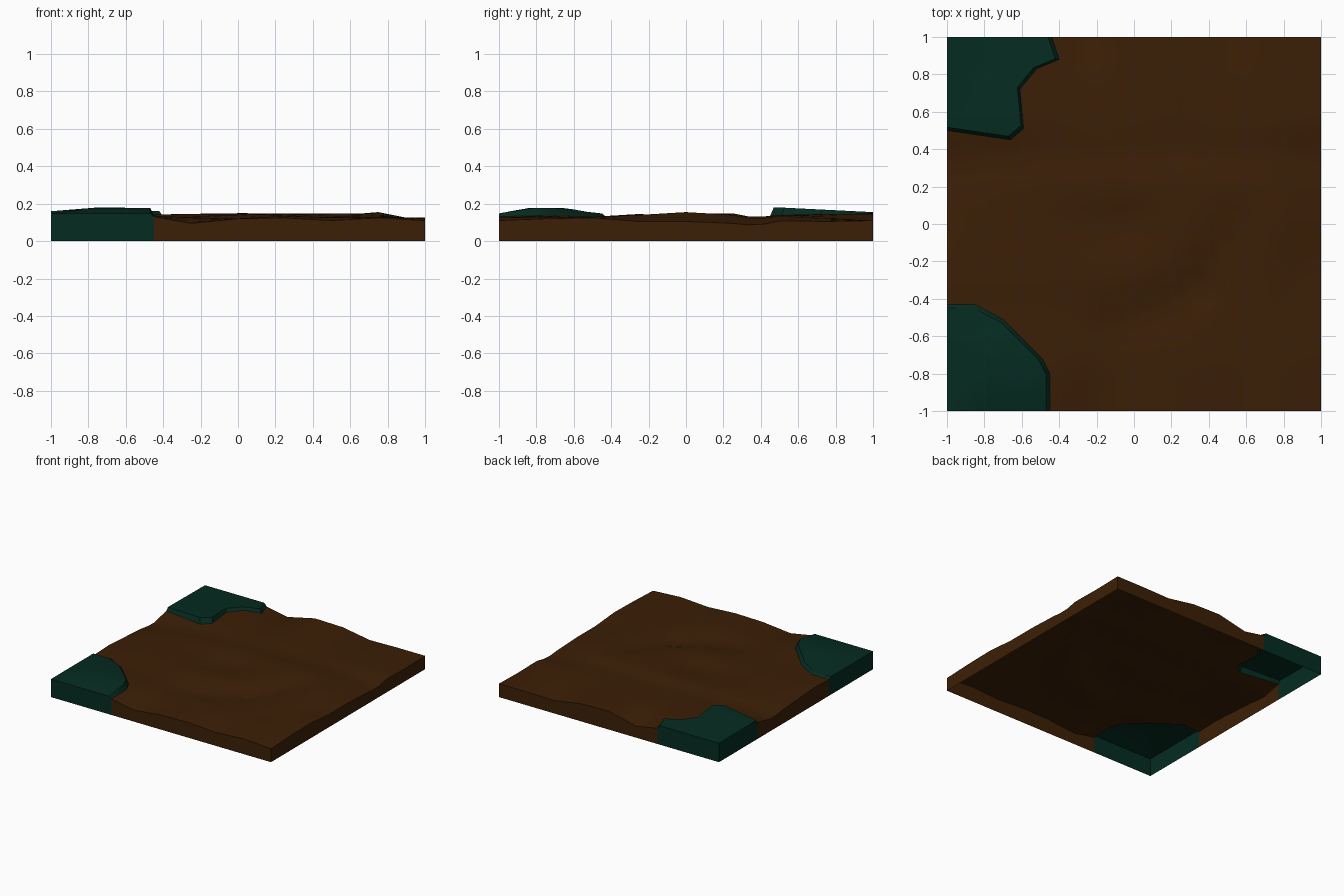
import bpy, math
from mathutils import Vector
from mathutils.geometry import delaunay_2d_cdt

if "Cube" in bpy.data.objects:
    bpy.data.objects.remove(bpy.data.objects["Cube"])

def material(name, col):
    m = bpy.data.materials.new(name)
    m.diffuse_color = (*col, 1)
    m.use_nodes = True
    m.node_tree.nodes["Principled BSDF"].inputs["Base Color"].default_value = m.diffuse_color
    return m

BROWN = material("earth brown", (0.044, 0.0135, 0.0018))
GREEN = material("grass green", (0.0015, 0.0245, 0.0145))

# Terrain heights in hundredths, rows from y=-1 to y=1, columns from x=-1 to x=1
ROWS = [
    [14, 14.5, 14, 9.5, 12, 12.5, 11, 12.5, 11],
    [14, 14.5, 14, 12.5, 12, 13.5, 12.5, 13, 12],
    [13, 13, 13, 13, 12.5, 12, 13, 13, 12.5],
    [14, 14, 14, 14.5, 14.5, 14, 13, 14, 10.5],
    [12.5, 13.5, 14, 13, 13, 14.5, 14.5, 15.5, 10.5],
    [11, 13, 14.5, 15, 15, 15, 15, 14, 9.5],
    [13.5, 14, 14, 13.5, 13.5, 13.5, 14, 13.5, 11],
    [14, 14.5, 14.5, 13, 14, 14.5, 13, 12, 10.5],
    [15, 15, 14, 9.5, 15, 14.5, 10.5, 11, 11]]

# Creases: start, end, depth, half width
CREASES = [((-1, .34), (1, .38), -.02, .13),
           ((-.1, -.56), (.34, -.34), -.022, .14),
           ((.34, -.34), (.56, .0), -.022, .14),
           ((-.2, -.1), (.0, .0), -.01, .12)]

def earth_z(x, y):
    u, v = (x + 1) * 4, (y + 1) * 4
    i, j = max(0, min(7, int(u))), max(0, min(7, int(v)))
    s, t = u - i, v - j
    a = ROWS[j][i] * (1 - s) + ROWS[j][i + 1] * s
    b = ROWS[j + 1][i] * (1 - s) + ROWS[j + 1][i + 1] * s
    z = (a * (1 - t) + b * t) / 100
    p = Vector((x, y))
    for a, b, depth, w in CREASES:
        a, b = Vector(a), Vector(b)
        k = max(0, min(1, (p - a).dot(b - a) / (b - a).length_squared))
        z += depth * max(0, 1 - (p - a - k * (b - a)).length / w)
    return z

# Grass patches: outline curve from the y edge to the x=-1 edge
PATCHES = [
    ((-1, 1), [(-.44, 1), (-.40, .88), (-.52, .83), (-.61, .72), (-.59, .51), (-.66, .45), (-1, .5)],
     lambda x, y: .155 + .025 * min(1, (1 - y) / .5) - .02 * max(0, (-.75 - x) / .25) * min(1, (1 - y) / .5)),
    ((-1, -1), [(-.45, -1), (-.45, -.8), (-.49, -.72), (-.62, -.59), (-.70, -.51), (-.85, -.43), (-1, -.43)],
     lambda x, y: .148 + .03 * max(0, min(1, (y + 1) / .16, (x + 1) / .2, (-.48 - y) / .17)))]
LIP = 0.965

def scaled(p, c, k):
    return (c[0] + (p[0] - c[0]) * k, c[1] + (p[1] - c[1]) * k)

def inside(p, corner, curve, k=1.0):
    """Is p in the patch (shrunk to its corner by k)?"""
    x, y = scaled(p, corner, .999 / k)
    sy = 2 * corner[1]
    poly = curve + [(-2, curve[-1][1]), (-2, sy), (curve[0][0], sy)]
    hit = False
    for (ax, ay), (bx, by) in zip(poly, poly[1:] + poly[:1]):
        if (ay > y) != (by > y) and x < ax + (y - ay) * (bx - ax) / (by - ay):
            hit = not hit
    return hit

# Points of the plan: patch outlines with their inner lips, then a regular grid
pts, edges = [], []
for corner, curve, _ in PATCHES:
    for k in (1, LIP):
        base = len(pts)
        pts += [scaled(p, corner, k) for p in curve]
        edges += [(base + i, base + i + 1) for i in range(len(curve) - 1)]
N = 24
for i in range(N + 1):
    for j in range(N + 1):
        p = (-1 + 2 * i / N, -1 + 2 * j / N)
        if not any(inside(p, c, q, 1.03) and not inside(p, c, q, .94) for c, q, _ in PATCHES):
            pts.append(p)
vs, _, tris, *_ = delaunay_2d_cdt([Vector(p) for p in pts], edges, [], 0, 1e-5)

def height(p):
    for c, q, z in PATCHES:
        if inside(p, c, q, LIP):
            return z(*p)
    return earth_z(*p)

top = [(p.x, p.y, height(p)) for p in vs]

def build(name, faces, mat):
    """Surface from the plan triangles, with skirt walls down to z=0 and an open bottom."""
    out, index = [], {}
    def vert(i, low=False):
        key = (i, low)
        if key not in index:
            index[key] = len(out)
            out.append((top[i][0], top[i][1], 0 if low else top[i][2]))
        return index[key]
    polys = []
    for f in faces:
        polys.append([vert(i) for i in f])
        for a, b in zip(f, list(f[1:]) + [f[0]]):
            for ax in (0, 1):
                if abs(vs[a][ax]) > .9999 and abs(vs[a][ax] - vs[b][ax]) < 1e-4:
                    polys.append([vert(b), vert(a), vert(a, True), vert(b, True)])
    me = bpy.data.meshes.new(name)
    me.from_pydata(out, [], polys)
    me.materials.append(mat)
    ob = bpy.data.objects.new(name, me)
    bpy.context.collection.objects.link(ob)
    bpy.ops.object.select_all(action='DESELECT')
    ob.select_set(True)
    bpy.context.view_layer.objects.active = ob
    bpy.ops.object.shade_smooth_by_angle(angle=math.radians(25))

# Sort the triangles into earth and the two grass patches
groups = {"earth": [], "grass_back": [], "grass_front": []}
for f in tris:
    f = list(f)
    a, b, c = (vs[i] for i in f)
    area = (b - a).cross(c - a)
    if abs(area) < 1e-7:
        continue
    if area < 0:
        f.reverse()
    m = (a + b + c) / 3
    key = "earth"
    for name, (cor, q, _) in zip(("grass_back", "grass_front"), PATCHES):
        if inside(m, cor, q):
            key = name
    groups[key].append(f)
for name, faces in groups.items():
    build(name, faces, BROWN if name == "earth" else GREEN)
